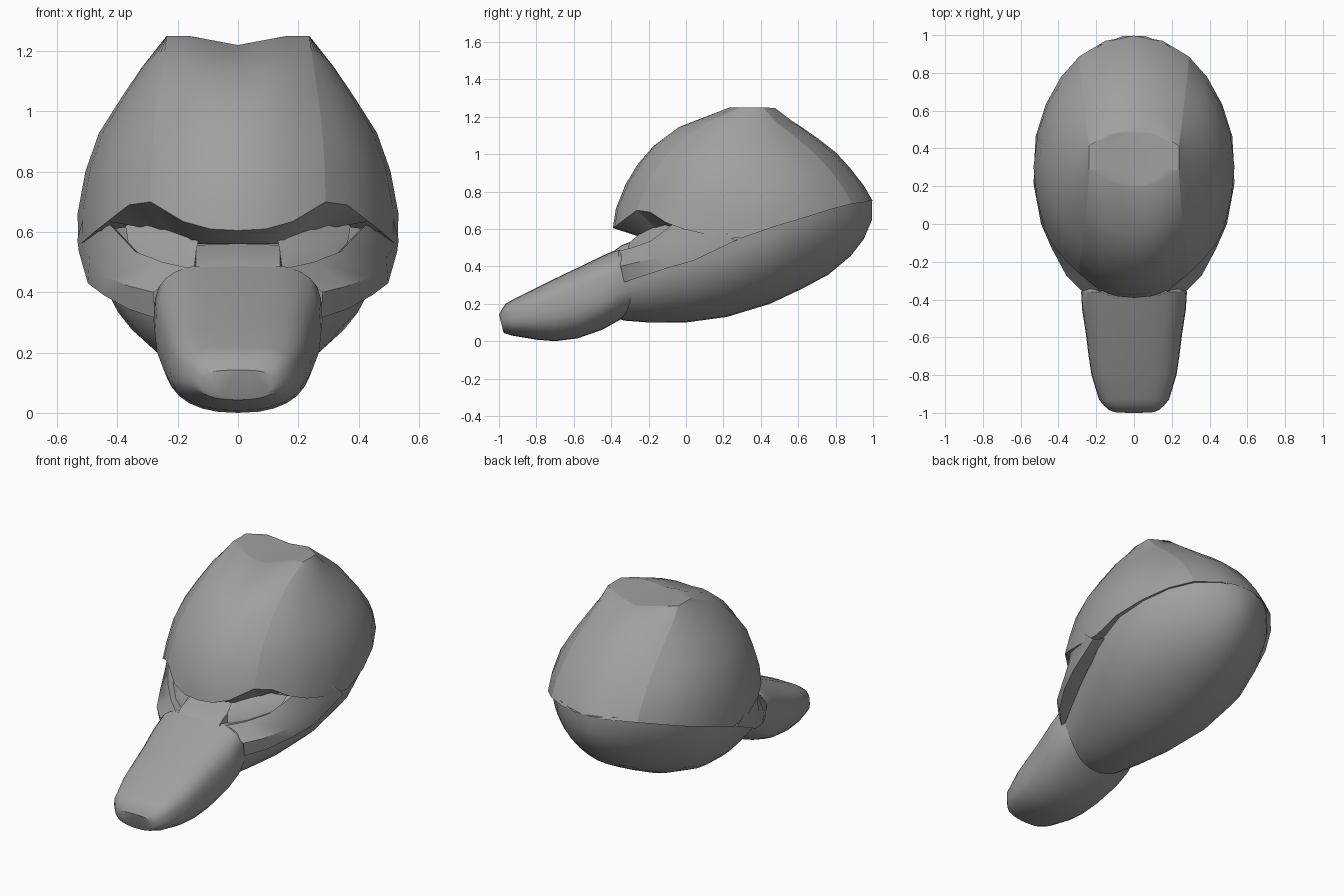
import bpy, bmesh
from math import sin, cos, asin, radians, degrees, pi
from mathutils import Vector

if "Cube" in bpy.data.objects:
    bpy.data.objects.remove(bpy.data.objects["Cube"])

grey = bpy.data.materials.new("plain_grey")
grey.use_nodes = True
COLOUR = (0.35, 0.35, 0.35, 1)
grey.diffuse_color = COLOUR
grey.node_tree.nodes["Principled BSDF"].inputs["Base Color"].default_value = COLOUR


def lerp(table, t):
    """Piecewise linear lookup; first entry of each row is the key."""
    for a, b in zip(table, table[1:]):
        if t <= b[0]:
            f = max(0, (t - a[0]) / (b[0] - a[0]))
            return [p + (q - p) * f for p, q in zip(a[1:], b[1:])]
    return list(table[-1][1:])


def half_grid(name, rows, cap_ends=False, sharp_cols=(), angle=32, middle=(0, 0.3, 0.55)):
    """Skin rows of points on the +x half and mirror them."""
    bm = bmesh.new()
    vs = [[bm.verts.new(p) for p in row] for row in rows]
    for a, b in zip(vs, vs[1:]):
        for i in range(len(a) - 1):
            bm.faces.new((a[i], a[i + 1], b[i + 1], b[i]))
            if i in sharp_cols:
                bm.edges.get((a[i], b[i])).smooth = False
    if cap_ends:
        bm.faces.new(vs[0])
        bm.faces.new(vs[-1])
    bmesh.ops.remove_doubles(bm, verts=bm.verts, dist=0.0005)
    bmesh.ops.recalc_face_normals(bm, faces=bm.faces)
    # turn the surface away from the middle of the part
    mid = Vector(middle)
    if sum(f.normal.dot(f.calc_center_median() - mid) * f.calc_area() for f in bm.faces) < 0:
        bmesh.ops.reverse_faces(bm, faces=bm.faces)
    me = bpy.data.meshes.new(name)
    bm.to_mesh(me)
    bm.free()
    me.materials.append(grey)
    ob = bpy.data.objects.new(name, me)
    bpy.context.collection.objects.link(ob)
    bpy.ops.object.select_all(action='DESELECT')
    ob.select_set(True)
    bpy.context.view_layer.objects.active = ob
    bpy.ops.object.shade_smooth_by_angle(angle=radians(angle))
    ob.modifiers.new("mirror", 'MIRROR').merge_threshold = 0.001


# --- cranium: stacked rings (height, front y, back y, half width) ---
RINGS = [(0.44, -0.36, 0.93, 0.505), (0.52, -0.37, 0.96, 0.527), (0.62, -0.395, 0.985, 0.538),
         (0.73, -0.37, 1.005, 0.522), (0.78, -0.35, 0.987, 0.511), (0.89, -0.30, 0.91, 0.485),
         (1.02, -0.21, 0.80, 0.404), (1.07, -0.16, 0.745, 0.37), (1.16, -0.045, 0.63, 0.31),
         (1.25, 0.20, 0.50, 0.262)]
# temple crease: distance from the middle by height
CREASE = [(0.7, 0.29), (0.85, 0.288), (1.0, 0.273), (1.14, 0.252), (1.25, 0.237)]
# lower edge by direction: brow at the front, then the rising seam
EDGE = [(0, 0.605), (10, 0.61), (20, 0.635), (33, 0.70), (43, 0.69), (54, 0.635), (63, 0.60),
        (76, 0.565), (90, 0.55), (105, 0.61), (120, 0.66), (135, 0.705), (150, 0.735),
        (165, 0.745), (180, 0.75)]
LIP = [(0, 0.56), (20, 0.56), (43, 0.61), (54, 0.62)]


def groove(x, z):
    """Depth of the furrow along the middle of the crown."""
    return 0.03 * max(0, 1 - x / 0.16) * max(0, (z - 0.9) / 0.35)


def ring_point(deg, z):
    front, back, w = lerp(RINGS, z)
    c = degrees(asin(lerp(CREASE, z)[0] / w))
    a = radians(lerp([(0, 0), (33, c), (90, 90), (150, 180 - c), (180, 180)], deg)[0])
    x, y = w * sin(a), (front + back) / 2 - (back - front) / 2 * cos(a)
    if z > 1.24:
        x = min(x, 0.237)
    return Vector((x, y, z - groove(x, z)))


lip = []
for deg, z in EDGE:
    p = ring_point(deg, z)
    inward = 0.80 if deg < 60 else 0.88
    lip.append((p.x * inward, 0.3 + (p.y - 0.3) * inward, lerp(LIP, deg)[0] if deg < 60 else z + 0.015))
rows = [lip, [ring_point(d, z) for d, z in EDGE]]
rows += [[ring_point(d, z + (1.25 - z) * h) for d, z in EDGE]
         for h in (0.16, 0.36, 0.54, 0.70, 0.85, 1.0)]
# crown ridges, then the furrow between them
crown = rows[-1]
for f in (0.68, 0):
    rows.append([(p.x * f, p.y, 1.25 - groove(p.x * f, 1.25)) for p in crown])
half_grid("cranium", rows, sharp_cols=(3, 12), angle=40)

# --- lower hull: half ellipses (y, half width, seam height, bottom) ---
HULL = [(-0.38, 0.235, 0.30, 0.125), (-0.33, 0.255, 0.33, 0.11), (-0.2, 0.31, 0.38, 0.10),
        (0, 0.39, 0.46, 0.10), (0.22, 0.46, 0.54, 0.13), (0.45, 0.487, 0.63, 0.20),
        (0.62, 0.45, 0.70, 0.28), (0.76, 0.375, 0.74, 0.355), (0.88, 0.265, 0.76, 0.455),
        (0.95, 0.175, 0.76, 0.545), (0.995, 0.06, 0.75, 0.65)]
rows = []
for y, w, top, low in HULL:
    arc = [i * pi / 18 for i in range(10)]
    rows.append([(w * sin(a), y, top - (top - low) * cos(a)) for a in arc] + [(0, y, top)])
half_grid("lower_hull", rows, cap_ends=True)

# --- snout: rounded sections (y, half width, top, bottom, lean) ---
SNOUT = [(-0.988, 0.115, 0.142, 0.05, 0.25), (-0.98, 0.138, 0.165, 0.043, 0.12),
         (-0.96, 0.16, 0.2, 0.038, 0.05),
         (-0.93, 0.185, 0.22, 0.03, 0), (-0.8, 0.225, 0.285, 0.008, 0), (-0.7, 0.24, 0.335, 0, 0),
         (-0.58, 0.255, 0.392, 0.015, 0), (-0.45, 0.275, 0.455, 0.06, 0),
         (-0.36, 0.28, 0.495, 0.11, 0), (-0.27, 0.25, 0.48, 0.16, 0)]
rows = []
for y, w, top, low, lean in SNOUT:
    row, mid = [], (top + low) / 2
    for i in range(15):
        a = pi * i / 14
        power = 0.62 if a > pi / 2 else 0.85
        s, c = max(0, sin(a)) ** power, abs(cos(a)) ** power * (1 if a > pi / 2 else -1)
        z = mid + (top - low) / 2 * c
        row.append((w * s if 0 < i < 14 else 0, y - lean * (z - mid), z))
    rows.append(row)
half_grid("snout", rows, cap_ends=True, middle=(0, -0.6, 0.25))

# --- nose bridge between the eyes ---
half_grid("nose_bridge", [[(0, y, z), (0.14, y, z - 0.003), (0.155, y + 0.01, z - 0.09)]
                          for y, z in ((-0.38, 0.487), (-0.34, 0.515), (-0.22, 0.56))])

# --- cheeks: from the eye rim down to the seam, folded under ---
rim = [(0.16, -0.37, 0.48), (0.25, -0.29, 0.50), (0.34, -0.19, 0.535), (0.432, -0.06, 0.632),
       (0.515, 0.14, 0.64)]
ridge = [(0.28, -0.35, 0.40), (0.36, -0.27, 0.42), (0.435, -0.13, 0.45), (0.492, 0.0, 0.515),
         (0.533, 0.22, 0.575)]
hem = [(0.275, -0.33, 0.315), (0.365, -0.24, 0.345), (0.445, -0.10, 0.39), (0.498, 0.04, 0.43),
       (0.528, 0.26, 0.535)]
fold = [(x - 0.08, y + 0.04, z + 0.02) for x, y, z in hem]
socket = [(x - 0.015, y + 0.05, z - 0.01) for x, y, z in rim]
half_grid("cheek", [socket, rim, ridge, hem, fold], angle=25)

# --- eyes: sloping plates under the brow ---
half_grid("eye", [[(0.14, -0.32, 0.47), (0.25, -0.25, 0.49), (0.36, -0.12, 0.54)],
                  [(0.14, -0.30, 0.53), (0.25, -0.22, 0.56), (0.37, -0.06, 0.60)],
                  [(0.13, -0.24, 0.58), (0.24, -0.16, 0.62), (0.38, 0.0, 0.66)]])
